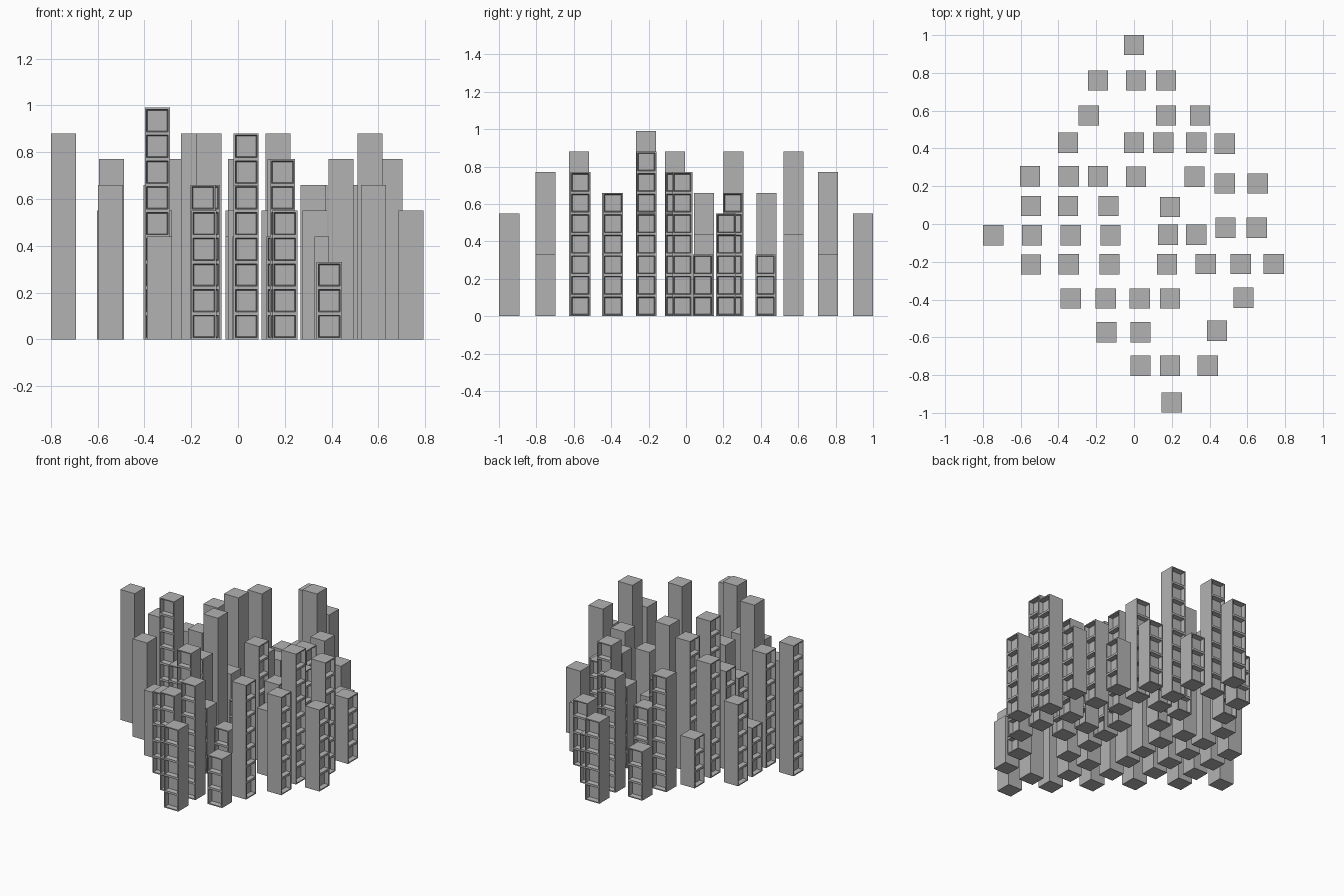
import bpy, bmesh, math

if "Cube" in bpy.data.objects:
    bpy.data.objects.remove(bpy.data.objects["Cube"], do_unlink=True)

WIDTH, STOREY = 0.107, 0.11

# Single concrete colour
concrete = bpy.data.materials.new("concrete_grey")
concrete.use_nodes = True
colour = (0.45, 0.45, 0.45, 1)
concrete.diffuse_color = colour
concrete.node_tree.nodes["Principled BSDF"].inputs["Base Color"].default_value = colour


def make_storey():
    """One storey: a box with a framed, recessed window in its front face."""
    bm = bmesh.new()
    bmesh.ops.create_cube(bm, size=1)
    for v in bm.verts:
        v.co.x *= WIDTH
        v.co.y *= WIDTH
        v.co.z = (v.co.z + 0.5) * STOREY
    front = [f for f in bm.faces if f.normal.y < -0.9]
    bmesh.ops.inset_region(bm, faces=front, thickness=0.01)
    bmesh.ops.inset_region(bm, faces=front, thickness=0.006, depth=-0.03)
    mesh = bpy.data.meshes.new("storey")
    bm.to_mesh(mesh)
    bm.free()
    mesh.materials.append(concrete)
    return mesh


storey = make_storey()
turns = {"front": 0, "left": 90, "back": 180, "right": 270}


def tower(facing, x, y, floors):
    """A stack of storeys with its windows facing one way."""
    ob = bpy.data.objects.new(facing + "_facing_tower", storey)
    bpy.context.collection.objects.link(ob)
    ob.location = (x, y, 0)
    ob.rotation_euler.z = math.radians(turns[facing])
    stack = ob.modifiers.new("stacked_storeys", "ARRAY")
    stack.count = floors
    stack.use_relative_offset = False
    stack.use_constant_offset = True
    stack.constant_offset_displace = (0, 0, STOREY)


def row(facing, y, *towers):
    """Towers that share a facing and a depth, as (x, floors)."""
    for x, floors in towers:
        tower(facing, x, y, floors)


# Towers with windows towards the back
row("back", 0.947, (0, 5))
row("back", 0.76, (-.19, 3), (.01, 7), (.17, 3))
row("back", 0.575, (-.24, 7), (.17, 8), (.35, 4))
row("back", 0.43, (0, 4), (.155, 5), (.33, 6))
row("back", 0.25, (.01, 5))

# Towers with windows towards +x
row("left", 0.425, (.48, 3))
row("left", 0.25, (.32, 6))
row("left", 0.215, (.48, 5), (.655, 4))
row("left", 0.09, (.19, 3))
row("left", -0.02, (.485, 6), (.65, 7))
row("left", -0.057, (.18, 7), (.33, 5))
row("left", -0.212, (.38, 4), (.565, 8), (.74, 5))
row("left", -0.39, (.58, 6))
row("left", -0.565, (.44, 7))

# Towers with windows towards -x
row("right", 0.43, (-.35, 3))
row("right", 0.253, (-.55, 5), (-.345, 7), (-.19, 8))
row("right", 0.095, (-.545, 3), (-.35, 6), (-.135, 4))
row("right", -0.06, (-.745, 8), (-.54, 7), (-.335, 5), (-.125, 8))
row("right", -0.215, (-.545, 6))
row("right", -0.395, (-.335, 4))

# Towers with windows towards the front
row("front", -0.213, (-.345, 9), (-.13, 6), (.175, 4))
row("front", -0.395, (-.15, 6), (.03, 4), (.19, 3))
row("front", -0.573, (-.145, 5), (.035, 8))
row("front", -0.75, (.035, 6), (.19, 7), (.39, 3))
row("front", -0.945, (.2, 5))
